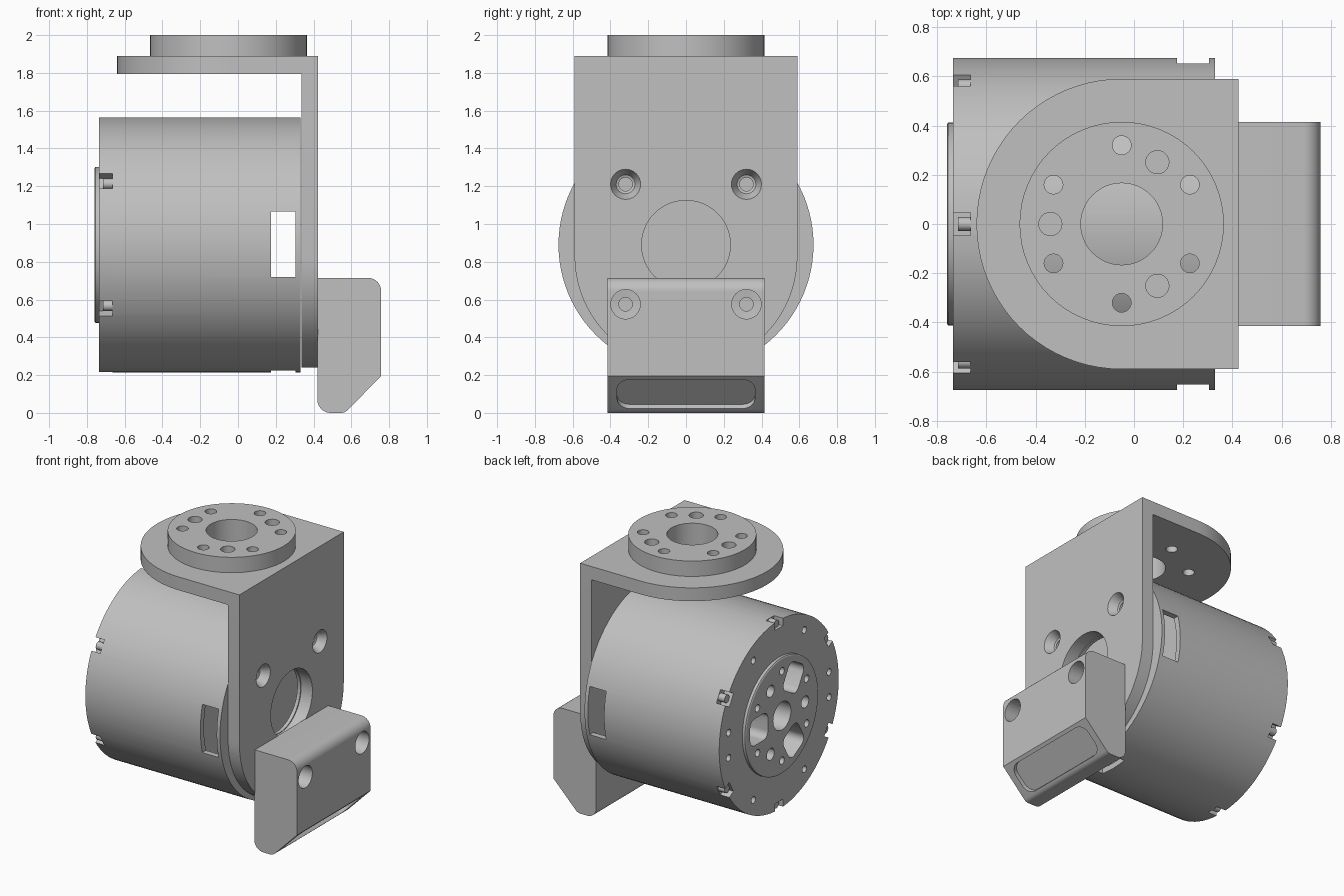
import bpy, bmesh
from math import sin, cos, pi, radians
from mathutils import Matrix, Vector

if "Cube" in bpy.data.objects:
    bpy.data.objects.remove(bpy.data.objects["Cube"])

metal = bpy.data.materials.new("light_grey_metal")
metal.use_nodes = True
GREY = (0.527, 0.527, 0.527, 1)
metal.diffuse_color = GREY
metal.node_tree.nodes["Principled BSDF"].inputs["Base Color"].default_value = GREY

AXIS_Z = 0.89          # height of the housing axis
HUB_X = -0.05          # centre of the top hub


# ---- helpers ----
def to3d(axis, a, b, t):
    return {"x": (t, a, b), "y": (a, t, b), "z": (a, b, t)}[axis]


def loft(bm, axis, sections):
    """Skin a list of (position, outline) sections and cap the ends."""
    rings = [[bm.verts.new(to3d(axis, a, b, t)) for a, b in pts] for t, pts in sections]
    n = len(rings[0])
    faces = [bm.faces.new(rings[0]), bm.faces.new(rings[-1])]
    for r0, r1 in zip(rings, rings[1:]):
        faces += [bm.faces.new((r0[i], r0[(i + 1) % n], r1[(i + 1) % n], r1[i])) for i in range(n)]
    bmesh.ops.recalc_face_normals(bm, faces=faces)


def prism(bm, axis, pts, lo, hi):
    loft(bm, axis, [(lo, pts), (hi, pts)])


def arc(cx, cy, r, a0, a1, n=12):
    angles = [radians(a0 + (a1 - a0) * i / n) for i in range(n + 1)]
    return [(cx + r * cos(a), cy + r * sin(a)) for a in angles]


def circle(cx, cy, r, n=24):
    return arc(cx, cy, r, 0, 360, n)[:-1]


def lathe(bm, axis, centre, profile, n=24):
    loft(bm, axis, [(t, circle(*centre, r, n)) for t, r in profile])


def rounded_rect(w, h, r):
    return (arc(w - r, h - r, r, 0, 90, 6) + arc(r - w, h - r, r, 90, 180, 6)
            + arc(r - w, r - h, r, 180, 270, 6) + arc(w - r, r - h, r, 270, 360, 6))


def polar(centre, r, deg):
    return centre[0] + r * cos(radians(deg)), centre[1] + r * sin(radians(deg))


def place(pts, centre, r, deg):
    """Move an outline out to radius r and turn it by an angle."""
    c, s = cos(radians(deg)), sin(radians(deg))
    return [(centre[0] + (r + u) * c - v * s, centre[1] + (r + u) * s + v * c) for u, v in pts]


def make(name, build):
    mesh = bpy.data.meshes.new(name)
    bm = bmesh.new()
    build(bm)
    bm.to_mesh(mesh)
    bm.free()
    obj = bpy.data.objects.new(name, mesh)
    bpy.context.collection.objects.link(obj)
    mesh.materials.append(metal)
    return obj


def cut(obj, build):
    cutter = make("cutter", build)
    cutter.hide_render = True
    mod = obj.modifiers.new("cut", "BOOLEAN")
    mod.operation, mod.solver, mod.object = "DIFFERENCE", "EXACT", cutter
    bpy.context.view_layer.objects.active = obj
    bpy.ops.object.modifier_apply(modifier=mod.name)
    bpy.data.objects.remove(cutter)


CORE = (0, AXIS_Z)
HUB = (HUB_X, 0)

# ---- motor housing with raised output face ----
housing = make("motor_housing", lambda bm: lathe(
    bm, "x", CORE, [(-0.76, 0.405), (-0.755, 0.413), (-0.735, 0.413), (-0.735, 0.675), (0.33, 0.675)], 96))

# hollow connector bay, side windows, bottom window and rear opening
cut(housing, lambda bm: lathe(bm, "x", CORE, [(0.14, 0.635), (0.305, 0.635)], 96))
cut(housing, lambda bm: prism(bm, "z", [(0.175, -0.8), (0.304, -0.8), (0.304, 0.8), (0.175, 0.8)], 0.72, 1.065))
cut(housing, lambda bm: prism(bm, "z", [(0.175, -0.11), (0.304, -0.11), (0.304, 0.11), (0.175, 0.11)], 0.1, 0.4))
cut(housing, lambda bm: lathe(bm, "x", CORE, [(0.28, 0.235), (0.4, 0.235)], 48))


def rim_cutters(bm):
    notch = [(-0.055, -0.046), (0.1, -0.046), (0.1, 0.046), (-0.055, 0.046)]
    for k in range(6):
        prism(bm, "x", place(notch, CORE, 0.675, 30 + 60 * k), -0.8, -0.665)
    for deg in (-9, 9, 60, 120, 171, 189, 240, 300):
        lathe(bm, "x", polar(CORE, 0.575, deg), [(-0.8, 0.024), (-0.65, 0.024)], 16)


def output_cutters(bm):
    lathe(bm, "x", CORE, [(-0.8, 0.1), (-0.5, 0.1)], 32)
    for k in range(3):
        prism(bm, "x", place(rounded_rect(0.1, 0.095, 0.05), CORE, 0.26, 120 * k), -0.8, -0.55)
        lathe(bm, "x", polar(CORE, 0.26, 60 + 120 * k), [(-0.8, 0.042), (-0.62, 0.042)])
    for k in range(6):
        lathe(bm, "x", polar(CORE, 0.32, 30 + 60 * k), [(-0.8, 0.026), (-0.65, 0.026)], 16)


cut(housing, rim_cutters)
cut(housing, output_cutters)


# ---- screws sitting in the rim notches ----
def rim_screws(bm):
    for k in range(6):
        lathe(bm, "x", polar(CORE, 0.645, 30 + 60 * k), [(-0.715, 0.028), (-0.66, 0.028)], 16)


rim_screw_set = make("rim_screws", rim_screws)

# ---- upright bracket plate ----
upright = make("bracket_upright", lambda bm: prism(
    bm, "x", [(0.59, 1.89), (-0.59, 1.89)] + arc(0, 0.83, 0.59, 180, 360, 40), 0.335, 0.424))


def upright_cutters(bm):
    lathe(bm, "x", CORE, [(0.2, 0.235), (0.6, 0.235)], 48)
    for side in (-1, 1):
        lathe(bm, "x", (side * 0.32, 1.21),
              [(0.3, 0.036), (0.36, 0.036), (0.365, 0.05), (0.424, 0.08), (0.45, 0.08)])


cut(upright, upright_cutters)

# ---- top flange with rounded end ----
flange = make("bracket_flange", lambda bm: prism(
    bm, "z", [(0.335, -0.59), (0.335, 0.59)] + arc(*HUB, 0.59, 90, 270, 40), 1.795, 1.89))
hub = make("top_hub", lambda bm: lathe(bm, "z", HUB, [(1.89, 0.415), (2.0, 0.415)], 64))


def through_holes(bm):
    lathe(bm, "z", HUB, [(1.7, 0.166), (2.1, 0.166)], 48)
    for k in range(6):
        lathe(bm, "z", polar(HUB, 0.32, 30 + 60 * k), [(1.7, 0.038), (2.1, 0.038)])


def pin_holes(bm):
    for k in range(3):
        lathe(bm, "z", polar(HUB, 0.29, 60 + 120 * k), [(1.92, 0.047), (2.1, 0.047)])


cut(flange, through_holes)
cut(hub, through_holes)
cut(hub, pin_holes)

# ---- connector block on the plate ----
block_outline = (arc(0.49, 0.07, 0.07, 180, 270, 8) + arc(0.545, 0.05, 0.05, 270, 315, 4)
                 + [(0.758, 0.195)] + arc(0.688, 0.645, 0.07, 0, 90, 8) + [(0.42, 0.715)])
block = make("connector_block", lambda bm: prism(bm, "y", block_outline, -0.415, 0.415))


def block_bores(bm):
    for side in (-1, 1):
        lathe(bm, "x", (side * 0.32, 0.575), [(0.4, 0.036), (0.47, 0.036), (0.475, 0.078), (0.9, 0.078)])


def block_slot(bm):
    prism(bm, "z", rounded_rect(0.108, 0.365, 0.07), -0.03, 0.06)
    bm.transform(Matrix.Translation(Vector((0.664, 0, 0.1))) @ Matrix.Rotation(radians(135), 4, "Y"))


cut(block, block_bores)
cut(block, block_slot)

# ---- smooth round walls, keep hard edges ----
bpy.ops.object.select_all(action="DESELECT")
for obj in (housing, rim_screw_set, upright, flange, hub, block):
    obj.select_set(True)
    bpy.context.view_layer.objects.active = obj
bpy.ops.object.shade_smooth_by_angle(angle=radians(30))
